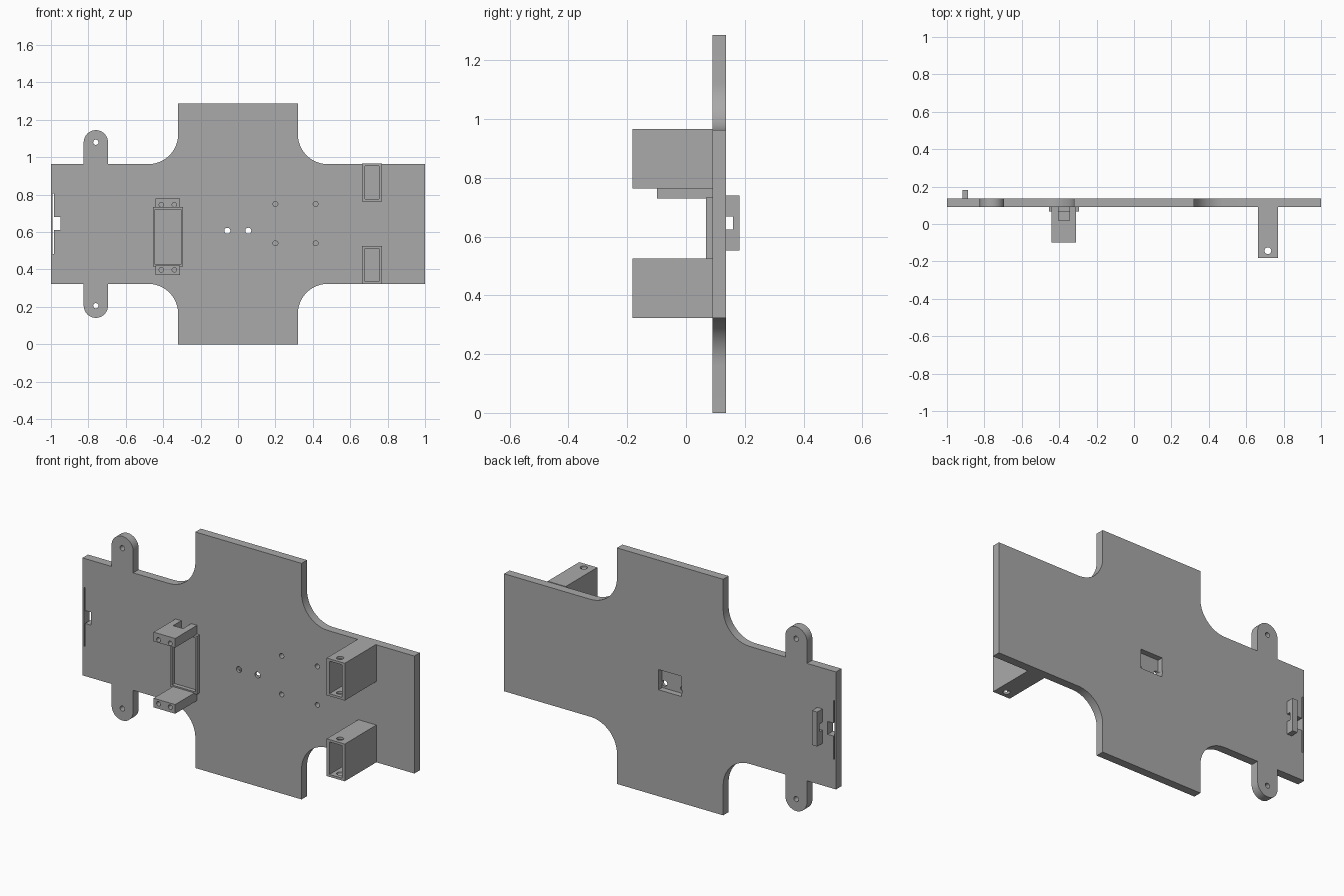
import bpy
import bmesh
from math import cos, sin, radians, pi
from mathutils import Matrix, Vector

cube = bpy.data.objects.get("Cube")
if cube:
    bpy.data.objects.remove(cube, do_unlink=True)

MID = 0.643               # height of the mirror line
FRONT, BACK = 0.09, 0.137  # plate faces

grey = bpy.data.materials.new("plain grey")
grey.use_nodes = True
grey.diffuse_color = (0.4, 0.4, 0.4, 1)
grey.node_tree.nodes["Principled BSDF"].inputs["Base Color"].default_value = (0.4, 0.4, 0.4, 1)


def finish(name, bm):
    bmesh.ops.recalc_face_normals(bm, faces=bm.faces)
    mesh = bpy.data.meshes.new(name)
    bm.to_mesh(mesh)
    bm.free()
    mesh.materials.append(grey)
    obj = bpy.data.objects.new(name, mesh)
    bpy.context.scene.collection.objects.link(obj)
    return obj


def box(name, x, y, z):
    """Box from three (low, high) ranges."""
    bm = bmesh.new()
    size = [b - a for a, b in (x, y, z)]
    centre = [(a + b) / 2 for a, b in (x, y, z)]
    bmesh.ops.create_cube(bm, size=1, matrix=Matrix.Translation(centre) @ Matrix.Diagonal((*size, 1)))
    return finish(name, bm)


def rod(name, centre, radius, length, axis):
    bm = bmesh.new()
    turn = Vector((0, 0, 1)).rotation_difference(Vector(axis)).to_matrix().to_4x4()
    bmesh.ops.create_cone(bm, cap_ends=True, segments=24, radius1=radius, radius2=radius,
                          depth=length, matrix=Matrix.Translation(centre) @ turn)
    return finish(name, bm)


def cut(obj, cutters):
    """Subtract each cutter, bake the result and drop the cutter."""
    for cutter in cutters:
        cutter.hide_render = True
        mod = obj.modifiers.new("cut", 'BOOLEAN')
        mod.operation = 'DIFFERENCE'
        mod.solver = 'EXACT'
        mod.object = cutter
        bpy.context.view_layer.update()
        baked = bpy.data.meshes.new_from_object(obj.evaluated_get(bpy.context.evaluated_depsgraph_get()))
        obj.modifiers.clear()
        obj.data = baked
        bpy.data.objects.remove(cutter, do_unlink=True)


def arc(cx, cz, r, start, end, steps=16):
    angles = [radians(start + (end - start) * i / steps) for i in range(steps + 1)]
    return [(cx + r * cos(a), cz + r * sin(a)) for a in angles]


# Cross-shaped plate with filleted corners and rounded ears
upper = [(1, 0.32)]
upper += arc(0.48, 0.48, 0.16, 270, 180)
upper += [(0.32, MID), (-0.32, MID)]
upper += arc(-0.48, 0.48, 0.16, 0, -90)
upper += [(-0.695, 0.32)] + arc(-0.76, 0.437, 0.065, 0, 180) + [(-0.825, 0.32), (-1, 0.32)]
outline = upper + [(x, -z) for x, z in reversed(upper)]
bm = bmesh.new()
face = bm.faces.new([bm.verts.new((x, FRONT, MID + z)) for x, z in outline])
grown = bmesh.ops.extrude_face_region(bm, geom=[face])
bmesh.ops.translate(bm, vec=(0, BACK - FRONT, 0),
                    verts=[v for v in grown["geom"] if isinstance(v, bmesh.types.BMVert)])
plate = finish("base_plate", bm)

# Back recess, edge slit, notch, through holes and blind holes
cutters = [
    box("recess", (-0.07, 0.07), (0.105, 0.2), (0.58, 0.69)),
    box("slit", (-0.992, -0.985), (0, 0.2), (0.483, 0.805)),
    box("notch", (-0.988, -0.95), (0, 0.2), (0.61, 0.68)),
]
cutters += [rod("ear_hole", (-0.76, 0.11, MID + s * 0.437), 0.014, 0.2, (0, 1, 0)) for s in (-1, 1)]
cutters += [rod("wire_hole", (x, 0.11, 0.607), 0.016, 0.2, (0, 1, 0)) for x in (-0.057, 0.055)]
cutters += [rod("pilot_hole", (x, FRONT, z), 0.013, 0.06, (0, 1, 0))
            for x in (0.2, 0.415) for z in (0.54, 0.75)]
cut(plate, cutters)
smooth = [plate]

# Hollow posts open to the front, with a pin hole through top and bottom
for name, low in (("lower_post", 0.323), ("upper_post", 0.763)):
    post = box(name, (0.662, 0.771), (-0.182, FRONT), (low, low + 0.203))
    cut(post, [
        box("cavity", (0.679, 0.754), (-0.3, FRONT - 0.005), (low + 0.013, low + 0.19)),
        rod("pin_hole", (0.716, -0.143, low + 0.1), 0.018, 0.4, (0, 0, 1)),
    ])
    smooth.append(post)

# Bracket arms with screw holes; the upper arm has a cable slot
for name, low, hole in (("lower_bracket_arm", 0.37, 0.398), ("upper_bracket_arm", 0.73, 0.746)):
    arm = box(name, (-0.44, -0.31), (-0.098, FRONT), (low, low + 0.05))
    cutters = [rod("screw_hole", (x, -0.1, hole), 0.012, 0.16, (0, 1, 0)) for x in (-0.41, -0.34)]
    if low > 0.5:
        cutters.append(box("cable_slot", (-0.405, -0.345), (0.02, 0.2), (low - 0.1, low + 0.1)))
    cut(arm, cutters)
    smooth.append(arm)

# Thin raised frame between the arms
frame = box("bracket_frame", (-0.455, -0.295), (0.068, FRONT), (0.415, 0.733))
cut(frame, [box("opening", (-0.445, -0.305), (0, 0.2), (0.427, 0.721))])

# Cable clip on the back, bridged over a small tunnel
clip = box("cable_clip", (-0.918, -0.887), (BACK, 0.182), (0.552, 0.74))
cut(clip, [box("tunnel", (-1, -0.8), (0.1, 0.16), (0.624, 0.668))])

bpy.ops.object.select_all(action='DESELECT')
for obj in smooth:
    obj.select_set(True)
bpy.context.view_layer.objects.active = plate
bpy.ops.object.shade_smooth_by_angle(angle=pi / 6)
